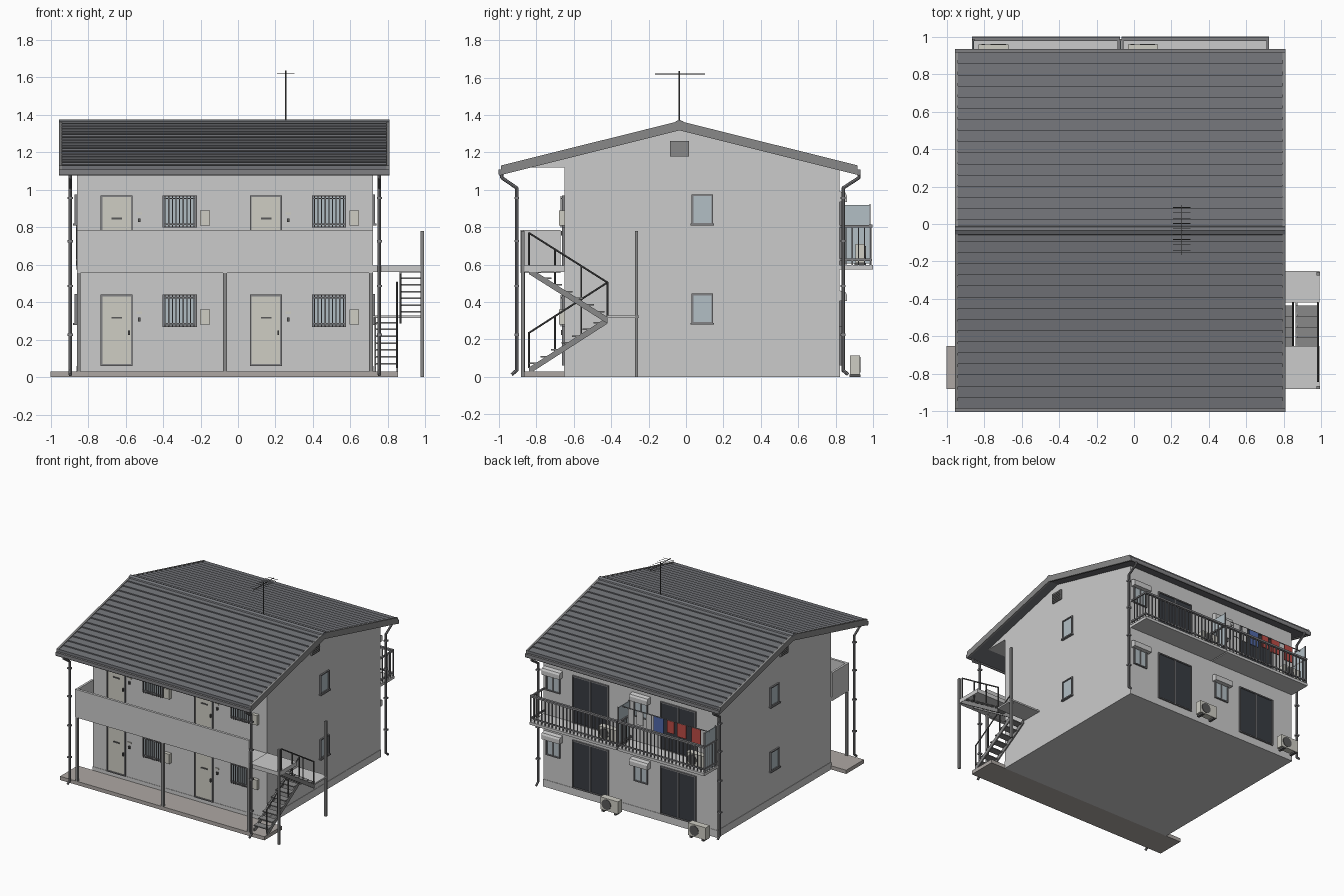
import bpy, bmesh, math
from mathutils import Vector, Matrix

if "Cube" in bpy.data.objects:
    bpy.data.objects.remove(bpy.data.objects["Cube"])

def mat(name, r, g, b):
    m = bpy.data.materials.new(name)
    m.diffuse_color = (r, g, b, 1)
    m.use_nodes = True
    m.node_tree.nodes["Principled BSDF"].inputs["Base Color"].default_value = m.diffuse_color
    return m
ROOF = mat("roof_slate", .17, .175, .19)
DARK = mat("dark_metal", .10, .10, .10)
STEEL = mat("steel", .22, .22, .23)
TRIM = mat("trim_grey", .25, .25, .25)
CREAM = mat("cream", .62, .61, .55)
STONE = mat("paving", .42, .39, .37)
GLASS = mat("pale_glass", .45, .52, .56)
NIGHT = mat("dark_glass", .04, .045, .055)
RED, BLUE, WHITE = mat("red_cloth", .5, .07, .06), mat("blue_cloth", .08, .14, .4), mat("white_cloth", .7, .7, .7)

def finish(name, bm, m):
    bmesh.ops.recalc_face_normals(bm, faces=bm.faces)
    me = bpy.data.meshes.new(name)
    bm.to_mesh(me); bm.free()
    ob = bpy.data.objects.new(name, me)
    bpy.context.collection.objects.link(ob)
    if m: me.materials.append(m)
    return ob

def boxes(name, lst, m=None):
    bm = bmesh.new()
    for x0, x1, y0, y1, z0, z1 in lst:
        c = Vector((x0 + x1, y0 + y1, z0 + z1)) / 2
        bmesh.ops.create_cube(bm, size=1, matrix=Matrix.Translation(c) @ Matrix.Diagonal((x1 - x0, y1 - y0, z1 - z0, 1)))
    return finish(name, bm, m)

def prism(name, pts, spans, m=None):
    bm = bmesh.new()
    for x0, x1 in spans:
        f = bm.faces.new([bm.verts.new((x0, y, z)) for y, z in pts])
        g = bmesh.ops.extrude_face_region(bm, geom=[f])
        bmesh.ops.translate(bm, vec=(x1 - x0, 0, 0), verts=[v for v in g["geom"] if isinstance(v, bmesh.types.BMVert)])
    return finish(name, bm, m)

def tubes(name, paths, r, m=None):
    bm = bmesh.new()
    for path in paths:
        for a, b in zip(path, path[1:]):
            a, b = Vector(a), Vector(b)
            d = b - a
            M = Matrix.Translation((a + b) / 2) @ d.to_track_quat('Z', 'Y').to_matrix().to_4x4()
            bmesh.ops.create_cone(bm, cap_ends=True, segments=8, radius1=r, radius2=r, depth=d.length + r * .6, matrix=M)
    return finish(name, bm, m)

X0, X1, Y0, Y1 = -.86, .72, -.65, .82      # main wall limits
def on(face, u0, u1, d0, d1, z0, z1):      # box placed on a wall, d = distance outwards
    return {"front": (u0, u1, Y0 - d1, Y0 - d0, z0, z1), "back": (u0, u1, Y1 + d0, Y1 + d1, z0, z1),
            "left": (X0 - d1, X0 - d0, u0, u1, z0, z1), "right": (X1 + d0, X1 + d1, u0, u1, z0, z1)}[face]

def window(name, face, u0, u1, z0, z1, glass=GLASS, mull=False, frame=STEEL, t=.009):
    fr = [on(face, u0, u0 + t, -.01, .012, z0, z1), on(face, u1 - t, u1, -.01, .012, z0, z1),
          on(face, u0, u1, -.01, .012, z1 - t, z1), on(face, u0, u1, -.01, .012, z0, z0 + t)]
    if mull: fr.append(on(face, (u0 + u1 - t) / 2, (u0 + u1 + t) / 2, -.01, .010, z0, z1))
    boxes(name + "_frame", fr, frame)
    boxes(name + "_pane", [on(face, u0 + t, u1 - t, -.01, .004, z0 + t, z1 - t)], glass)

# walls, foundation, gable, paving
RY, RZ, SL = -.035, 1.36, .252
boxes("walls", [(X0, X1, Y0, Y1, .05, 1.13)])
boxes("foundation", [(X0 - .003, X1 + .003, Y0 - .003, Y1 + .003, 0, .06)])
prism("gable_attic", [(RY - .84, 1.12), (RY + .84, 1.12), (RY, 1.327)], [(X0, X1)])
boxes("front_paving", [(-1, .855, -.88, Y0, 0, .03)], STONE)

# stepped roof
RX0, RX1, HALF, N = -.955, .81, .95, 16
def side(s):
    p = []
    for i in range(N):
        for k, h in ((i, .009), (i + 1, 0)):
            d = HALF * (1 - k / N)
            p.append((RY + s * d, RZ - SL * d + h))
    return p
under = [(RY + HALF, RZ - SL * HALF - .035), (RY, RZ - .035), (RY - HALF, RZ - SL * HALF - .035)]
prism("roof", side(-1) + side(1)[::-1][1:] + under, [(RX0 + .006, RX1 - .006)], ROOF)
e = RZ - SL * (HALF + .003)
prism("bargeboards", [(RY - HALF - .003, e + .011), (RY, RZ + .008), (RY + HALF + .003, e + .011),
      (RY + HALF + .003, e - .04), (RY, RZ - .042), (RY - HALF - .003, e - .04)], [(RX0, RX0 + .016), (RX1 - .016, RX1)], TRIM)
prism("ridge_cap", [(RY - .028, 1.352), (RY - .02, 1.366), (RY, 1.375), (RY + .02, 1.366), (RY + .028, 1.352)], [(RX0, RX1)], ROOF)
for nm, s in (("front", -1), ("back", 1)):
    y = RY + s * HALF
    prism(nm + "_gutter", [(y, 1.108), (y, 1.085), (y + s * .005, 1.077), (y + s * .013, 1.077), (y + s * .018, 1.085), (y + s * .018, 1.108)], [(RX0, RX1)], STEEL)

# downspouts with wall brackets
paths, br = [], []
for x in (-.895, .755):
    for s, ye, yw in ((-1, -.985, -.905), (1, .925, .84)):
        paths.append([(x, ye, 1.085), (x, ye, 1.065), (x, yw, 1.01), (x, yw, .035), (x, yw + s * .025, .014)])
        br += [(x - .014, x + .014, yw - .013, yw + .013, z, z + .012) for z in (.22, .48, .72, .95)]
tubes("downspouts", paths, .009, STEEL)
boxes("downspout_brackets", br, STEEL)

# gallery: floor, parapet, columns
boxes("gallery_floor", [(X0, X1, -.88, Y0, .56, .59)])
boxes("gallery_parapet", [(X0, X1, -.885, -.865, .555, .785), (X0, X0 + .018, -.87, Y0 - .02, .555, .785)])
boxes("gallery_columns", [(x - .01, x + .01, -.882, -.862, .03, .56) for x in (-.85, -.07, .71)], TRIM)

# doors, barred windows and meter boxes per flat
for i, (dx, dz) in enumerate([(0, 0), (.797, 0), (0, .53), (.797, .53)]):
    n = "flat%d_" % i
    window(n + "door", "front", -.733 + dx, -.563 + dx, .06 + dz, .44 + dz, CREAM)
    boxes(n + "door_fittings", [on("front", -.675 + dx, -.618 + dx, 0, .009, .312 + dz, .322 + dz),
                                on("front", -.587 + dx, -.577 + dx, 0, .018, .225 + dz, .25 + dz),
                                on("front", -.535 + dx, -.521 + dx, 0, .012, .297 + dz, .318 + dz)], DARK)
    boxes(n + "name_plate", [on("front", -.543 + dx, -.513 + dx, 0, .006, .338 + dz, .35 + dz)], CREAM)
    window(n + "kitchen_window", "front", -.403 + dx, -.22 + dx, .268 + dz, .44 + dz)
    bars = [on("front", -.392 + k * .0193 + dx, -.386 + k * .0193 + dx, .016, .022, .27 + dz, .438 + dz) for k in range(9)]
    bars += [on("front", -.4 + dx, -.223 + dx, .01, .017, z + dz, z + .007 + dz) for z in (.282, .42)]
    boxes(n + "window_bars", bars, STEEL)
    boxes(n + "meter_box", [on("front", -.203 + dx, -.15 + dx, 0, .028, .28 + dz, .36 + dz)], CREAM)

    # rear: sliding door, small window with shutter hood
    bx = dx
    window(n + "sliding_door", "back", -.67 + bx, -.345 + bx, .062 + dz, .455 + dz, NIGHT, True)
    window(n + "rear_window", "back", -.23 + bx, -.105 + bx, .27 + dz, .42 + dz, GLASS, True)
    prism(n + "window_hood", [(Y1, .405 + dz), (.86, .405 + dz), (.86, .44 + dz), (.852, .455 + dz), (Y1, .462 + dz)], [(-.25 + bx, -.085 + bx)])

    # air conditioner
    y, z, cx = (.905, .595, -.75 + dx) if dz else (.877, 0, -.75 + dx)
    boxes(n + "aircon_body", [(cx - .08, cx + .08, y, y + .053, z + .014, z + .115)], CREAM)
    boxes(n + "aircon_feet", [(cx + k - .01, cx + k + .01, y - .004, y + .057, z, z + .014) for k in (-.055, .055)], DARK)
    bm = bmesh.new()
    bmesh.ops.create_cone(bm, cap_ends=True, segments=24, radius1=.041, radius2=.041, depth=.006,
                          matrix=Matrix.Translation((cx + .025, y + .054, z + .065)) @ Matrix.Rotation(math.pi / 2, 4, 'X'))
    finish(n + "aircon_fan", bm, DARK)

# side windows and attic vents
for f in ("left", "right"):
    for k, z in enumerate((.285, .815)):
        window("%s_window%d" % (f, k), f, .03, .145, z, z + .16, GLASS)
        boxes("%s_sill%d" % (f, k), [on(f, .025, .15, 0, .02, z - .006, z + .004)], STEEL)
    boxes(f + "_vent", [on(f, -.085, .015, 0, .012, 1.178, 1.26)], TRIM)
    boxes(f + "_vent_slats", [on(f, -.078, .008, .01, .018, 1.186 + k * .014, 1.191 + k * .014) for k in range(5)], TRIM)

# balconies with railings and screens
for i, (a, b) in enumerate([(X0 - .005, -.076), (-.068, X1)]):
    n = "balcony%d_" % i
    boxes(n + "slab", [(a, b, Y1, 1.0, .575, .597)])
    r = [(a, b, .978, .998, .80, .815), (a, b, .984, .994, .62, .63)]
    r += [(x, x + .012, Y1, .99, z, z + .012) for x in (a, b - .012) for z in (.62, .80)]
    K = 24
    r += [(a + (b - a - .007) * k / K, a + (b - a - .007) * k / K + .007, .985, .992, .597, .805) for k in range(K + 1)]
    r += [(x, x + .006, .82 + k * .033, .826 + k * .033, .597, .805) for x in (a + .002, b - .009) for k in range(1, 5)]
    boxes(n + "railing", r, STEEL)
boxes("balcony_screens", [(x, x + .006, .84, .982, .605, .92) for x in (-.075, X0)], GLASS)
boxes("screen_frames", [(x - .002, x + .008, y, y + .007, .597, .925) for x in (-.075, X0) for y in (.836, .98)], STEEL)

# washing line
tubes("washing_pole", [[(X0, .925, .908), (-.075, .925, .908)]], .004, STEEL)
for k, (x, w, h, m) in enumerate([(-.15, .05, .15, WHITE), (-.23, .06, .11, WHITE), (-.31, .05, .12, WHITE), (-.40, .09, .12, BLUE),
                                  (-.51, .06, .10, RED), (-.61, .08, .11, RED), (-.74, .08, .13, RED)]):
    boxes("laundry%d" % k, [(x - w / 2, x + w / 2, .921, .929, .905 - h, .905)], m)

# outside stair: two flights, landings, posts, handrails
YA, YB = -.84, -.42
for n, x0, x1, za, zb in (("lower", .728, .855, .05, .32), ("upper", .862, .988, .585, .32)):
    prism(n + "_stringers", [(YA, za), (YB, zb), (YB, zb - .035), (YA, za - .035)], [(x0, x0 + .01), (x1 - .01, x1)], TRIM)
    tr = []
    for k in range(1, 8):
        y, z = YA + (YB - YA) * (k - .4) / 7.4, za + (zb - za) * (k - .4) / 7.4
        tr.append((x0, x1, y - .03, y + .03, z - .004, z + .004))
    boxes(n + "_treads", tr, TRIM)
    P = [(x1 - .006, YA + (YB - YA) * k / 3, za + (zb - za) * k / 3) for k in range(4)]
    up = [(x, y, z + .185) for x, y, z in P]
    tubes(n + "_handrail", [up] + [[p, q] for p, q in zip(P, up)], .005, DARK)
boxes("stair_landings", [(X1, .99, YB, -.25, .315, .328), (X1, .99, -.88, Y0, .562, .595)])
boxes("stair_posts", [(.975, .992, y - .009, y + .009, 0, .78) for y in (-.265, -.873)], TRIM)

# roof antenna
ax = .255
tubes("antenna_mast", [[(ax, RY, 1.35), (ax, RY, 1.635)]], .004, DARK)
tubes("antenna_boom", [[(ax, -.165, 1.62), (ax, .10, 1.62)]], .0025, DARK)
tubes("antenna_rods", [[(ax - .045, -.14 + k * .0285, 1.62), (ax + .045, -.14 + k * .0285, 1.62)] for k in range(9)], .0018, DARK)
